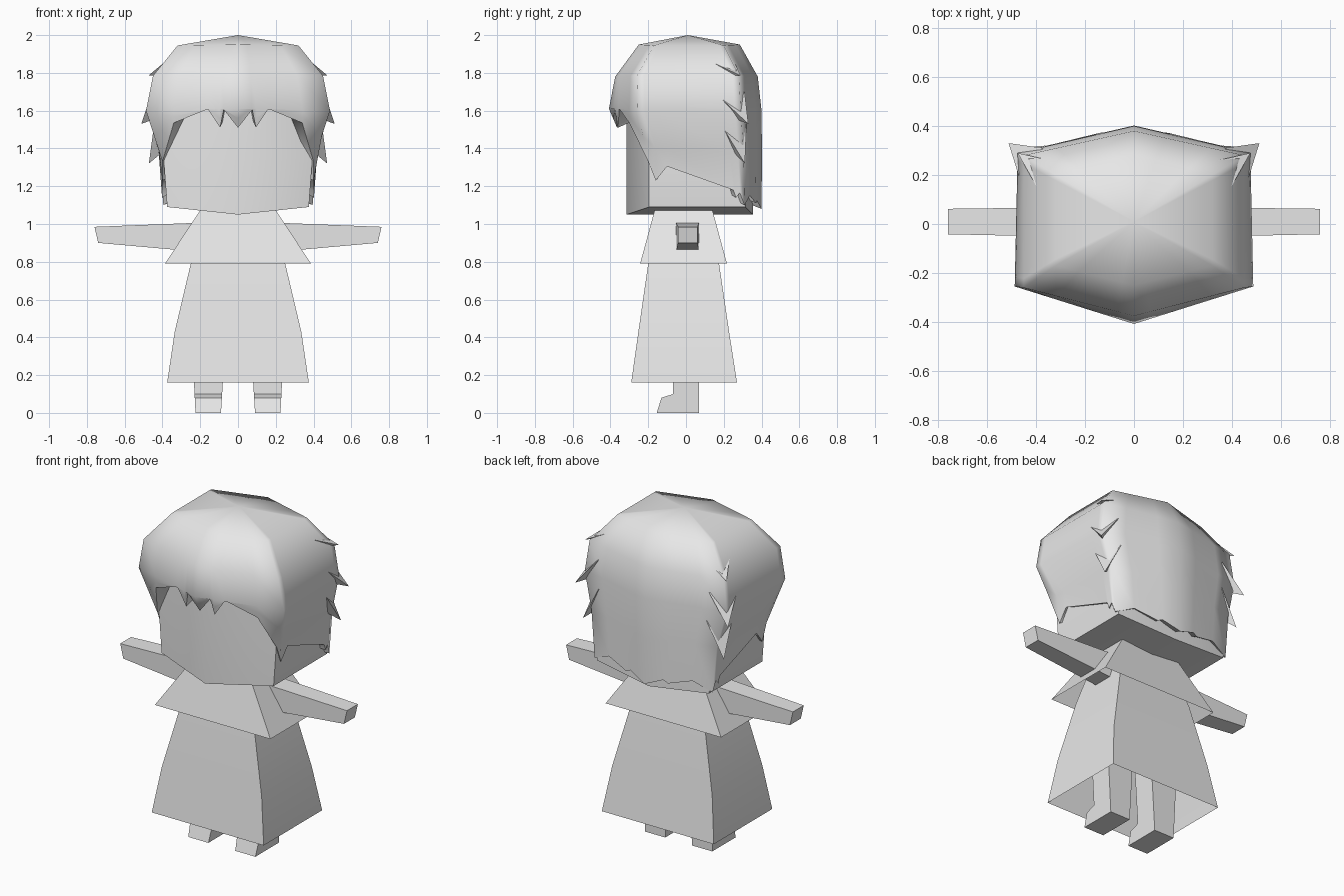
import bpy, bmesh, math
from mathutils import Vector

if "Cube" in bpy.data.objects:
    bpy.data.objects.remove(bpy.data.objects["Cube"])

grey = bpy.data.materials.new("light grey")
grey.use_nodes = True
grey.diffuse_color = (0.8, 0.8, 0.8, 1)
grey.node_tree.nodes["Principled BSDF"].inputs["Base Color"].default_value = (0.8, 0.8, 0.8, 1)


def finish(name, bm, angle=40, sharp=()):
    """Turn a bmesh into an object, keeping edges over the angle sharp."""
    bmesh.ops.recalc_face_normals(bm, faces=bm.faces)
    for f in bm.faces:
        f.smooth = True
    for e in bm.edges:
        if len(e.link_faces) == 2 and e.calc_face_angle(0) > math.radians(angle):
            e.smooth = False
    for e in sharp:
        e.smooth = False
    me = bpy.data.meshes.new(name)
    bm.to_mesh(me)
    bm.free()
    me.materials.append(grey)
    ob = bpy.data.objects.new(name, me)
    bpy.context.collection.objects.link(ob)
    return ob


def loft(rings, start=False, end=False):
    """Skin closed rings of equal length; optionally cap either end."""
    bm = bmesh.new()
    vs = [[bm.verts.new(p) for p in r] for r in rings]
    n = len(vs[0])
    for a, b in zip(vs, vs[1:]):
        for i in range(n):
            j = (i + 1) % n
            bm.faces.new((a[i], a[j], b[j], b[i]))
    if start:
        bm.faces.new(vs[0])
    if end:
        bm.faces.new(vs[-1])
    return bm, vs


def rect(x, y0, y1, z):
    return [(-x, y0, z), (x, y0, z), (x, y1, z), (-x, y1, z)]


# Gown, open at the hem
bm, _ = loft([rect(.375, -.29, .27, .16), rect(.335, -.252, .228, .43),
              rect(.25, -.20, .175, .79), rect(.17, -.15, .12, 1.06)], end=True)
finish("gown", bm)

# Shoulder cape, open below
bm, _ = loft([rect(.387, -.243, .217, .79), rect(.195, -.164, .138, 1.08)], end=True)
finish("cape", bm)

for s, side in ((1, "left"), (-1, "right")):
    # Tapered arm
    def section(xt, xb, y0, y1, zt, zb):
        return [(s * xt, y0, zt), (s * xt, y1, zt), (s * xb, y1, zb), (s * xb, y0, zb)]
    bm, _ = loft([section(.12, .12, -.055, .07, 1.01, .845),
                  section(.76, .74, -.042, .062, .985, .90)], True, True)
    finish(side + "_arm", bm)

    # Leg with foot, extruded from a side profile
    profile = [(.07, 0), (-.155, 0), (-.13, .08), (-.068, .10), (-.07, .6), (.07, .6)]
    rings = []
    for inner in (True, False):
        rings.append([(s * ((.09 - .06 * z) if inner else (.225 + .05 * z)), y, z)
                      for y, z in profile])
    bm, _ = loft(rings, True, True)
    finish(side + "_leg", bm, 30)


def hexagon(x, zs, zc, yf, yfc, ybc, yb, xb=None):
    """Six-sided section: front centre, corners, back centre, corners."""
    xb = xb or x
    return [(0, yf, zc), (x, yfc, zs), (xb, ybc, zs), (0, yb, zc), (-xb, ybc, zs), (-x, yfc, zs)]


# Head with a shallow keel along the chin
bm, vs = loft([hexagon(.375, 1.09, 1.05, -.315, -.195, .315, .355),
               hexagon(.395, 1.36, 1.36, -.315, -.195, .30, .355),
               hexagon(.36, 1.70, 1.70, -.315, -.19, .26, .33)], end=True)
b = vs[0]
bm.faces.new((b[0], b[1], b[2], b[3]))
bm.faces.new((b[3], b[4], b[5], b[0]))
finish("head", bm)

# Hair: half sections run front centre, front corner, back corner, back centre
sections = [
    [(0, -.25, 1.95), (.32, -.17, 1.945), (.32, .20, 1.945), (0, .285, 1.95)],
    [(0, -.375, 1.78), (.45, -.26, 1.785), (.45, .28, 1.785), (0, .38, 1.78)],
    [(0, -.408, 1.61), (.487, -.255, 1.60), (.475, .29, 1.60), (0, .40, 1.60)],
]
low = [(0, -.38, 1.5), (.42, -.195, 1.40), (.42, .305, 1.38), (0, .402, 1.36)]
# Hairline: position along the section, then the point of the lower edge
hairline = [
    (0, 0, -.365, 1.51), (.15, .075, -.372, 1.605), (.2, .095, -.36, 1.51),
    (.33, .16, -.353, 1.61), (.7, .34, -.30, 1.535), (1, .40, -.20, 1.33),
    (1.07, .40, -.16, 1.23), (1.2, .403, -.10, 1.305), (1.85, .402, .25, 1.18),
    (1.9, .402, .265, 1.14), (1.94, .40, .285, 1.165), (2, .395, .31, 1.10),
    (2.3, .28, .338, 1.15), (2.65, .14, .372, 1.11), (2.72, .11, .375, 1.125),
    (3, 0, .40, 1.08),
]


def along(sec, u):
    i = min(int(u), 2)
    return Vector(sec[i]).lerp(Vector(sec[i + 1]), u - i)


columns = []
for u, x, y, z in hairline:
    edge = Vector((x, y, z))
    top = [along(sec, u) for sec in sections]
    mid = along(low, u) if u > 1 else top[-1].lerp(edge, .5)
    inner = Vector((x * .82, y * .75, z + .04))
    columns.append(top + [mid, edge, inner])
mirrored = [[Vector((-p.x, p.y, p.z)) for p in c] for c in columns[-2:0:-1]]
columns += mirrored
bm, vs = loft([list(r) for r in zip(*columns)])
crown = bm.verts.new((0, .01, 2.0))
n = len(columns)
for i in range(n):
    bm.faces.new((vs[0][i], vs[0][(i + 1) % n], crown))
rim = [bm.edges.get((vs[4][i], vs[4][(i + 1) % n])) for i in range(n)]
finish("hair", bm, 85, rim)

# Pointed locks at the back corners: side root, back root, lower root, tip
locks = [
    [(.385, .13, 1.86), (.30, .25, 1.87), (.40, .21, 1.79), (.475, .29, 1.785)],
    [(.465, .18, 1.67), (.37, .31, 1.70), (.43, .25, 1.56), (.512, .33, 1.53)],
    [(.445, .19, 1.52), (.36, .32, 1.53), (.40, .25, 1.38), (.472, .312, 1.32)],
]
for s, side in ((1, "left"), (-1, "right")):
    for k, pts in enumerate(locks, 1):
        bm = bmesh.new()
        v = [bm.verts.new((s * x, y, z)) for x, y, z in pts]
        for a, b, c in ((0, 1, 2), (0, 1, 3), (1, 2, 3), (2, 0, 3)):
            bm.faces.new((v[a], v[b], v[c]))
        finish(f"{side}_hair_lock_{k}", bm, 30)
